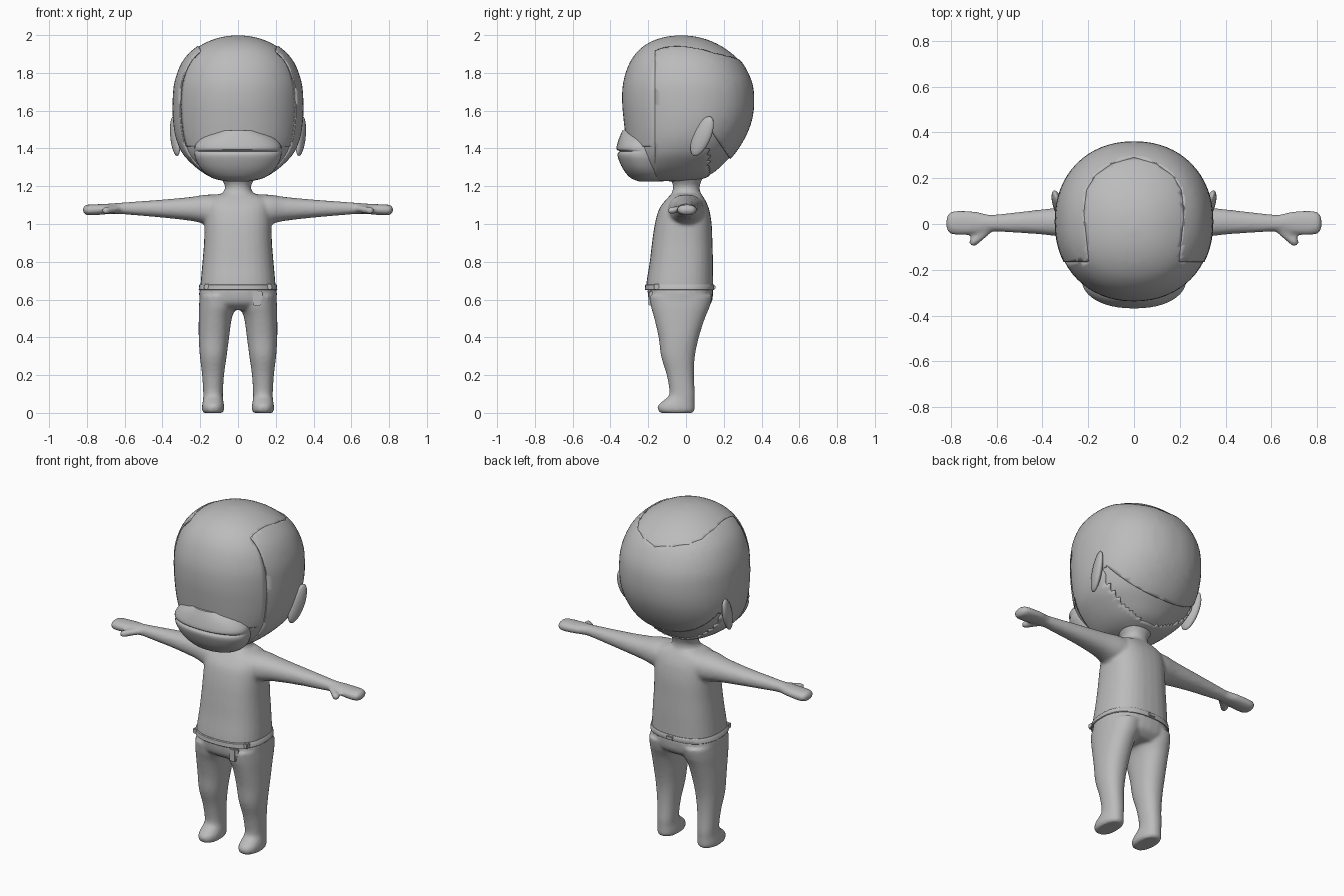
import bpy, bmesh, math
from mathutils import Vector

if "Cube" in bpy.data.objects:
    bpy.data.objects.remove(bpy.data.objects["Cube"])

grey = bpy.data.materials.new("plain_grey")
grey.diffuse_color = (0.5, 0.5, 0.5, 1)
grey.use_nodes = True
grey.node_tree.nodes["Principled BSDF"].inputs["Base Color"].default_value = grey.diffuse_color


def finish(name, bm, angle=40):
    me = bpy.data.meshes.new(name)
    bmesh.ops.recalc_face_normals(bm, faces=bm.faces)
    bm.to_mesh(me)
    bm.free()
    ob = bpy.data.objects.new(name, me)
    bpy.context.collection.objects.link(ob)
    me.materials.append(grey)
    bpy.ops.object.select_all(action='DESELECT')
    bpy.context.view_layer.objects.active = ob
    ob.select_set(True)
    bpy.ops.object.shade_smooth_by_angle(angle=math.radians(angle))
    return ob


def catmull(rows, sub):
    out = []
    for i in range(len(rows) - 1):
        p = [rows[max(0, min(len(rows) - 1, i + k))] for k in (-1, 0, 1, 2)]
        for s in range(sub):
            t = s / sub
            out.append([b + .5 * t * (c - a + t * (2*a - 5*b + 4*c - d + t * (3*(b - c) + d - a)))
                        for a, b, c, d in zip(*p)])
    return out + [rows[-1]]


def loft(bm, rows, axis='z', n=32, sub=4, power=2.2, flip=1):
    """Rows are (position, u_min, u_max, v_min, v_max) of rounded cross-sections."""
    rings = []
    for t, u0, u1, v0, v1 in catmull(rows, sub):
        ring = []
        for i in range(n):
            a = 2 * math.pi * i / n
            c, s = math.cos(a), math.sin(a)
            u = (u0 + u1) / 2 + (u1 - u0) / 2 * math.copysign(abs(c) ** (2 / power), c)
            v = (v0 + v1) / 2 + (v1 - v0) / 2 * math.copysign(abs(s) ** (2 / power), s)
            ring.append(bm.verts.new((u * flip, v, t) if axis == 'z' else (t * flip, u, v)))
        rings.append(ring)
    for r, q in zip(rings, rings[1:]):
        for i in range(n):
            bm.faces.new((r[i], r[(i+1) % n], q[(i+1) % n], q[i]))
    bm.faces.new(rings[0])
    bm.faces.new(rings[-1])


def ball(bm, loc, size, segs=24):
    vs = bmesh.ops.create_uvsphere(bm, u_segments=segs, v_segments=segs // 2, radius=1)['verts']
    for v in vs:
        v.co = Vector(loc) + Vector(a * b for a, b in zip(v.co, size))
    return vs


def blend(ob, voxel=.011, rounds=5):
    m = ob.modifiers.new("merge", 'REMESH')
    m.mode, m.voxel_size, m.use_smooth_shade = 'VOXEL', voxel, True
    s = ob.modifiers.new("soften", 'SMOOTH')
    s.iterations, s.factor = rounds, .5


def trim(bm, planes, keep):
    for co, no in planes:
        bmesh.ops.bisect_plane(bm, geom=bm.verts[:] + bm.edges[:] + bm.faces[:],
                               plane_co=co, plane_no=no, dist=1e-5)
    bad = [f for f in bm.faces if not keep(f.calc_center_median())]
    bmesh.ops.delete(bm, geom=bad, context='FACES')


# Head surface shared by the skull, face cover and rear shell
HEAD = [(1.225, .07, -.20, .05), (1.24, .13, -.25, .09), (1.27, .185, -.285, .15),
        (1.32, .245, -.305, .205), (1.38, .295, -.312, .26), (1.46, .326, -.32, .31),
        (1.55, .34, -.33, .345), (1.65, .342, -.338, .357), (1.75, .332, -.332, .345),
        (1.85, .295, -.3, .295), (1.92, .235, -.25, .22), (1.965, .16, -.185, .14),
        (1.99, .085, -.11, .06), (1.999, .01, -.035, -.015)]


def head_bm(grow):
    bm = bmesh.new()
    loft(bm, [(z, -w, w, f, b) for z, w, f, b in HEAD], n=64, sub=4, power=2.15)
    c = Vector((0, 0, 1.6))
    for v in bm.verts:
        v.co = c + (v.co - c) * (1 + grow(v.co))
    return bm


def panel(name, bm):
    ob = finish(name, bm, 50)
    m = ob.modifiers.new("thickness", 'SOLIDIFY')
    m.thickness, m.offset = .014, -1
    return ob


# Arch outline of the crown, seen from above
ARCH = [(0, .295), (.1, .265), (.17, .215), (.21, .15), (.222, .05), (.2, -.165)]
edges = []
for (x0, y0), (x1, y1) in zip(ARCH, ARCH[1:]):
    for s in (1, -1):
        edges.append((Vector((s * x0, y0, 0)), Vector((s * (y0 - y1), x1 - x0, 0))))
FRONT = (Vector((0, -.165, 0)), Vector((0, 1, 0)))
REAR = (Vector((0, .245, 1.33)), Vector((0, 1.48, 1)))
CHEEK = [(Vector((s * .25, 0, 1.4)), Vector((-s * .6, 0, 1))) for s in (1, -1)]
LOW = (Vector((0, 0, 1.41)), Vector((0, 0, 1)))


def side(p, plane):
    return (p - plane[0]).dot(plane[1])


def in_arch(p):
    return p.z > 1.6 and all(side(p, e) < 0 for e in edges)


def front(p):
    return p.y < -.165


bm = head_bm(lambda p: -.012)
trim(bm, [(Vector((0, 0, 1.58)), Vector((0, 0, 1)))], lambda p: p.z < 1.58)
finish("skull", bm)

bm = head_bm(lambda p: 0)
trim(bm, edges + [FRONT, LOW], lambda p: p.z > 1.41 and (front(p) or in_arch(p)))
panel("face_cover", bm)

bm = head_bm(lambda p: .016 * max(0, min(1, (p.z - 1.25) / .2 + max(0, p.y / .2))) - .004)
trim(bm, edges + [FRONT, REAR], lambda p: not front(p) and not in_arch(p)
     and (p.y < .12 or side(p, REAR) > 0))
panel("rear_shell", bm)

# Muzzle with two lips
bm = bmesh.new()
loft(bm, [(1.226, -.06, .06, -.25, -.12), (1.245, -.14, .14, -.295, -.1),
          (1.29, -.195, .195, -.333, -.1), (1.345, -.225, .225, -.358, -.1),
          (1.372, -.23, .23, -.362, -.1), (1.385, -.23, .23, -.352, -.1),
          (1.395, -.23, .23, -.368, -.1), (1.42, -.225, .225, -.365, -.1),
          (1.46, -.19, .19, -.352, -.1), (1.495, -.12, .12, -.337, -.1)], n=48, sub=3)
finish("muzzle", bm)

# Ears, leaning back and flaring outwards
for s, label in ((1, "left"), (-1, "right")):
    bm = bmesh.new()
    ball(bm, (0, 0, 0), (.024, .05, .105))
    for v in bm.verts:
        x, y, z = v.co
        y += z * .35
        v.co = (s * (.332 + x + y * .25), .085 + y, 1.465 + z)
    finish(label + "_ear", bm)

# Shirt, neck, arms and hands merged into one soft body
bm = bmesh.new()
loft(bm, [(.65, -.2, .2, -.212, .145), (.7, -.197, .197, -.208, .144),
          (.8, -.188, .188, -.192, .143), (.9, -.18, .18, -.18, .14),
          (1.0, -.177, .177, -.165, .136), (1.08, -.175, .175, -.142, .122),
          (1.13, -.165, .165, -.105, .1), (1.16, -.1, .1, -.075, .08)], power=2.5)
loft(bm, [(1.1, -.1, .1, -.09, .09), (1.15, -.088, .088, -.08, .08),
          (1.18, -.072, .072, -.07, .073), (1.21, -.072, .072, -.07, .075),
          (1.27, -.11, .11, -.1, .1)])
for s in (1, -1):
    loft(bm, [(.08, -.1, .1, .99, 1.155), (.17, -.09, .092, 1.0, 1.155),
              (.25, -.066, .08, 1.017, 1.143), (.4, -.046, .064, 1.034, 1.129),
              (.55, -.036, .047, 1.047, 1.118), (.63, -.032, .04, 1.053, 1.112),
              (.68, -.042, .052, 1.053, 1.108), (.74, -.049, .058, 1.048, 1.105),
              (.79, -.046, .056, 1.046, 1.103), (.812, -.035, .043, 1.052, 1.098),
              (.82, -.012, .02, 1.065, 1.085)], axis='x', flip=s)
    for k in range(7):
        t = k / 6
        ball(bm, (s * (.63 + .07 * t), -.015 - .062 * t, 1.083 - .012 * t),
             (.022, .022, .02), 12)
blend(finish("body", bm), .01, 4)

# Trousers and feet merged into one soft part
bm = bmesh.new()
loft(bm, [(.545, -.15, .15, -.14, .09), (.57, -.19, .19, -.18, .125),
          (.6, -.205, .205, -.198, .14), (.66, -.205, .205, -.205, .145)], power=2.4)
for s in (1, -1):
    loft(bm, [(.0, .082, .182, -.135, .035), (.012, .074, .19, -.148, .045),
              (.04, .074, .19, -.148, .046), (.065, .078, .186, -.12, .046),
              (.1, .08, .184, -.088, .047), (.2, .074, .19, -.102, .042),
              (.3, .06, .202, -.132, .047), (.4, .047, .208, -.145, .068),
              (.5, .033, .208, -.168, .1), (.56, .012, .207, -.185, .125),
              (.62, .005, .203, -.195, .14)], flip=s)
blend(finish("trousers", bm), .01, 4)

# Hem band around the waist
bm = bmesh.new()
loft(bm, [(.65, -.205, .205, -.215, .148), (.653, -.208, .208, -.218, .15),
          (.677, -.205, .205, -.216, .15), (.681, -.201, .201, -.212, .147)],
     n=64, sub=1, power=2.45)
finish("waistband", bm)

# Small loops on the band and the hanging strap
for name, loc, size in (("side_loop", (.165, -.155, .667), (.03, .03, .03)),
                        ("other_side_loop", (-.165, -.155, .667), (.03, .03, .03)),
                        ("rear_loop", (0, .147, .665), (.045, .018, .022)),
                        ("strap", (.1, -.188, .606), (.04, .02, .075)),
                        ("strap_end", (.12, -.184, .622), (.022, .018, .045))):
    bm = bmesh.new()
    vs = bmesh.ops.create_cube(bm, size=1)['verts']
    for v in vs:
        v.co = Vector(loc) + Vector(a * b for a, b in zip(v.co, size))
    bmesh.ops.bevel(bm, geom=bm.edges[:], offset=.004, segments=2, affect='EDGES')
    finish(name, bm)
